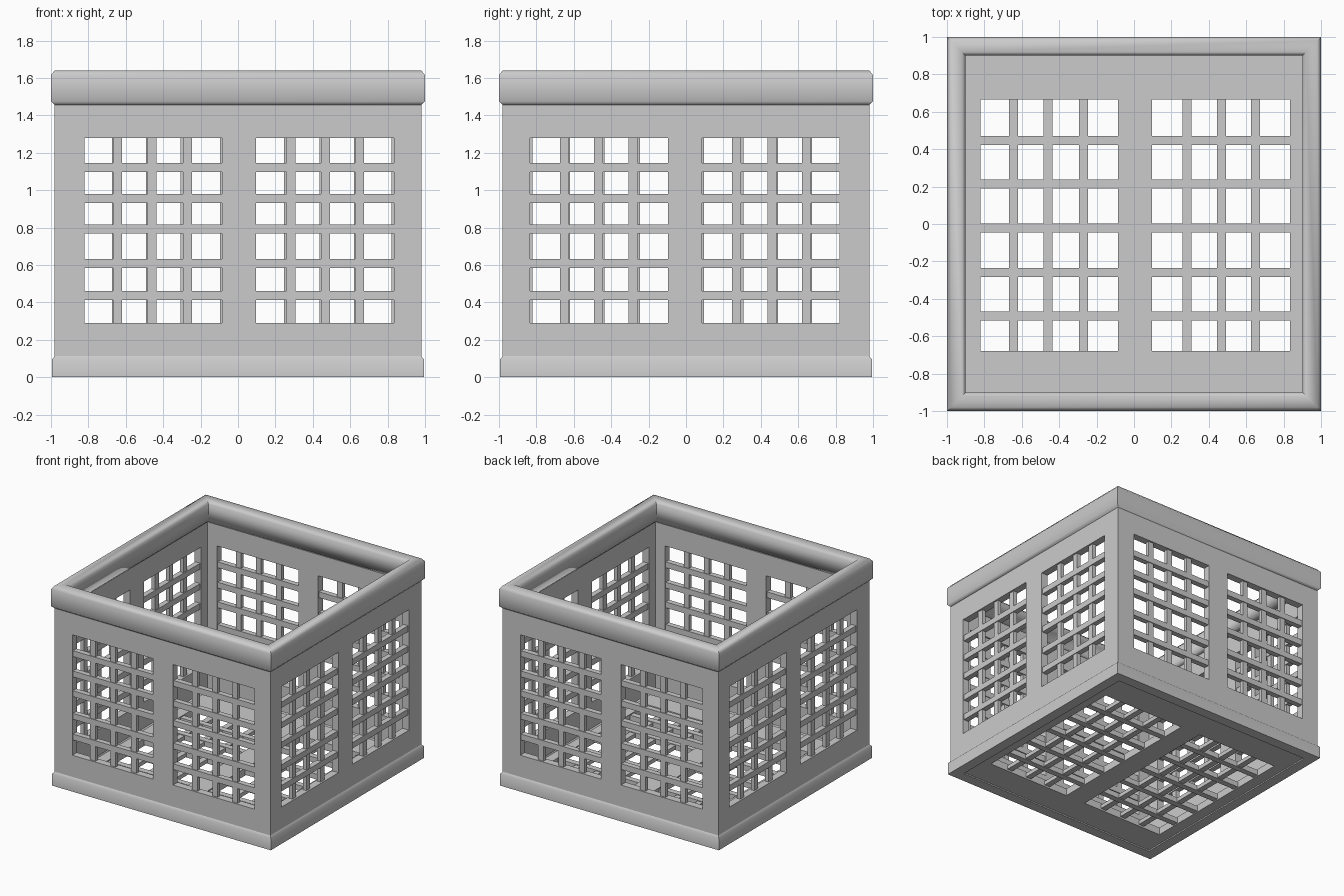
import bpy, bmesh, math
from mathutils import Vector

if "Cube" in bpy.data.objects:
    bpy.data.objects.remove(bpy.data.objects["Cube"], do_unlink=True)

grey = bpy.data.materials.new("plain grey")
grey.use_nodes = True
colour = (0.6, 0.6, 0.6, 1)
grey.diffuse_color = colour
grey.node_tree.nodes["Principled BSDF"].inputs["Base Color"].default_value = colour

WINDOWS_U = [(-0.82, -0.085), (0.095, 0.835)]
BARS_U = [-0.643, -0.46, -0.27, 0.283, 0.468, 0.65]   # upright bar centres
BAR = 0.024                                           # half width of a bar


def finish(bm, name, smooth=False):
    bmesh.ops.recalc_face_normals(bm, faces=bm.faces)
    mesh = bpy.data.meshes.new(name)
    bm.to_mesh(mesh)
    bm.free()
    mesh.materials.append(grey)
    obj = bpy.data.objects.new(name, mesh)
    bpy.context.scene.collection.objects.link(obj)
    if smooth:
        bpy.ops.object.select_all(action='DESELECT')
        obj.select_set(True)
        bpy.context.view_layer.objects.active = obj
        bpy.ops.object.shade_smooth_by_angle(angle=math.radians(60))
    return obj


def add_box(bm, place, u, v, d):
    """Box between two values of each panel coordinate."""
    verts = bmesh.ops.create_cube(bm, size=1)["verts"]
    for vert in verts:
        a, b, c = (int(k > 0) for k in vert.co)
        vert.co = place(u[a], v[b], d[c])


def panel(name, place, edge_u, edge_v, window_v, depth, mitre):
    """Plate with two window openings, thick from depth[0] to depth[1]."""
    us = [-edge_u, *WINDOWS_U[0], *WINDOWS_U[1], edge_u]
    vs = [edge_v[0], *window_v, edge_v[1]]
    bm = bmesh.new()
    grid = [[bm.verts.new((u, v, depth[0])) for v in vs] for u in us]
    for i in range(5):
        for j in range(3):
            if not (i in (1, 3) and j == 1):
                bm.faces.new((grid[i][j], grid[i + 1][j],
                              grid[i + 1][j + 1], grid[i][j + 1]))
    extruded = bmesh.ops.extrude_face_region(bm, geom=bm.faces[:], use_keep_orig=True)
    for vert in extruded["geom"]:
        if isinstance(vert, bmesh.types.BMVert):
            vert.co.z = depth[1]
    for vert in bm.verts:
        u, v, d = vert.co
        if mitre:
            u = max(-d, min(d, u))
        vert.co = place(u, v, d)
    bmesh.ops.recalc_face_normals(bm, faces=bm.faces)
    bmesh.ops.dissolve_limit(bm, angle_limit=0.01, verts=bm.verts, edges=bm.edges)
    finish(bm, name)


def lattice(name, place, bars_v, window_v, mid):
    """Level bars in front of slightly thinner upright bars."""
    bm = bmesh.new()
    for window in WINDOWS_U:
        for v in bars_v:
            add_box(bm, place, window, (v - BAR, v + BAR), (mid - 0.022, mid + 0.022))
    for u in BARS_U:
        add_box(bm, place, (u - BAR, u + BAR), window_v, (mid - 0.016, mid + 0.016))
    finish(bm, name)


def square_ring(name, profile):
    """Sweep a closed (distance, height) profile round a mitred square."""
    bm = bmesh.new()
    rings = [[bm.verts.new((sx * r, sy * r, z)) for r, z in profile]
             for sx, sy in ((1, 1), (-1, 1), (-1, -1), (1, -1))]
    n = len(profile)
    for k in range(4):
        a, b = rings[k], rings[(k + 1) % 4]
        for i in range(n):
            j = (i + 1) % n
            bm.faces.new((a[i], a[j], b[j], b[i]))
    finish(bm, name, smooth=True)


# Four side walls with their lattices
SIDES = {
    "front": lambda u, v, d: Vector((u, -d, v)),
    "back": lambda u, v, d: Vector((-u, d, v)),
    "left": lambda u, v, d: Vector((d, -u, v)),
    "right": lambda u, v, d: Vector((-d, u, v)),
}
wall_window = (0.29, 1.28)
for side, place in SIDES.items():
    panel(side + "_wall", place, 0.98, (0.03, 1.6), wall_window, (0.92, 0.98), True)
    lattice(side + "_lattice", place, [0.437, 0.607, 0.793, 0.955, 1.122], wall_window, 0.95)

# Floor with its lattice
floor_place = lambda u, v, d: Vector((u, v, d))
floor_window = (-0.68, 0.665)
panel("floor", floor_place, 0.93, (-0.93, 0.93), floor_window, (0.01, 0.07), False)
lattice("floor_lattice", floor_place, [-0.492, -0.26, -0.022, 0.215, 0.447], floor_window, 0.04)

# Rounded top rim and base skirting
square_ring("top_rim", [(0.975, 1.45), (1, 1.475), (1, 1.615), (0.98, 1.64),
                        (0.92, 1.64), (0.9, 1.615), (0.9, 1.475), (0.925, 1.45)])
square_ring("base_skirting", [(0.91, 0), (0.995, 0), (0.995, 0.095), (0.975, 0.118), (0.91, 0.07)])
